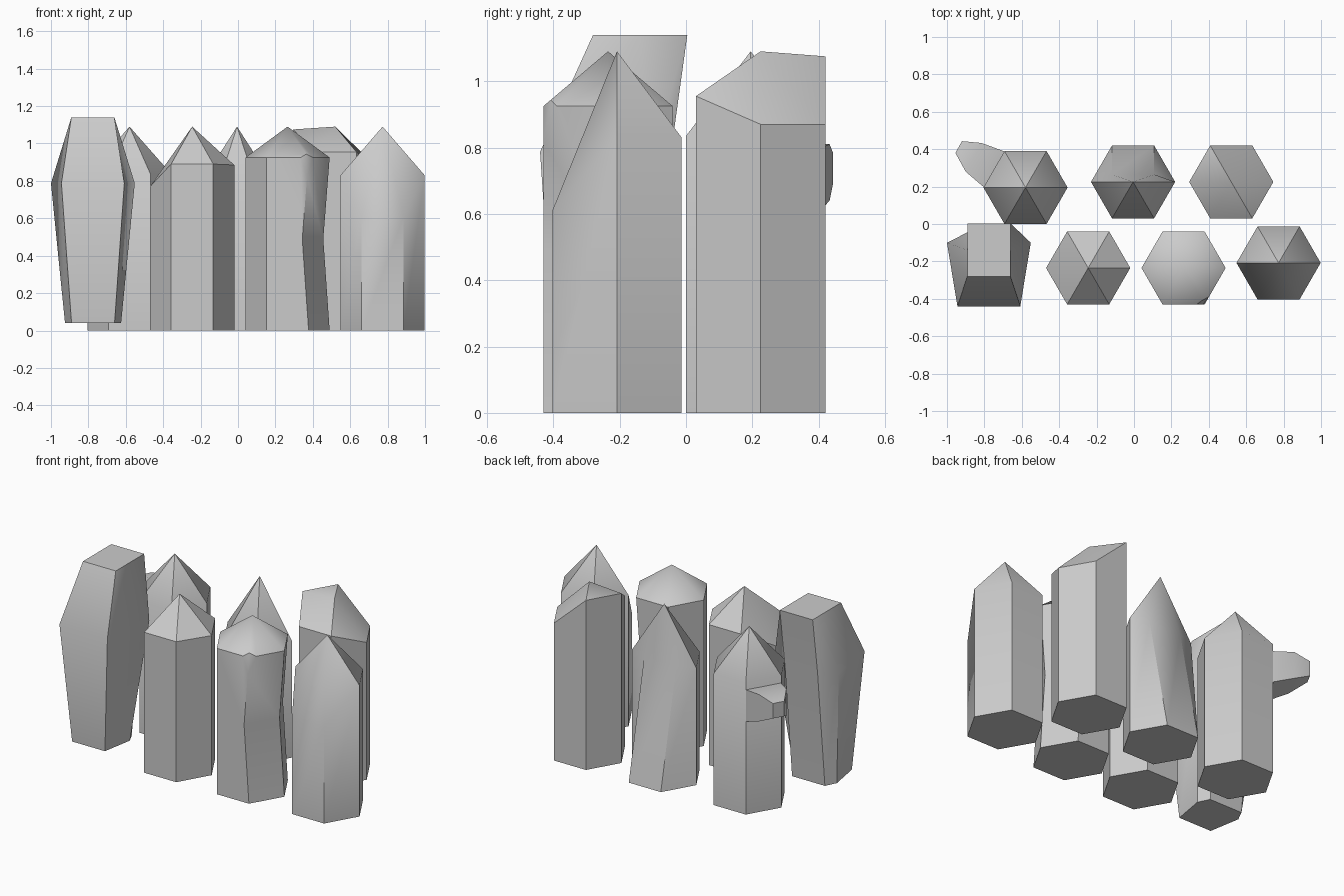
import bpy, bmesh
from math import cos, sin, pi, radians
from mathutils import Vector

if "Cube" in bpy.data.objects:
    bpy.data.objects.remove(bpy.data.objects["Cube"])

R = 0.225


def hexagon(cx, cy, z):
    """Six ring points: right, back right, back left, left, front left, front right."""
    zs = z if isinstance(z, (list, tuple)) else [z] * 6
    return [Vector((cx + R * cos(i * pi / 3), cy + R * sin(i * pi / 3), zs[i])) for i in range(6)]


def loft(name, rings, apex=None, cut=None):
    """Skin a stack of rings, close the bottom, and cap with a point or a flat face."""
    bm = bmesh.new()
    loops = [[bm.verts.new(p) for p in ring] for ring in rings]
    n = len(loops[0])
    for a, b in zip(loops, loops[1:]):
        for i in range(n):
            j = (i + 1) % n
            bm.faces.new((a[i], a[j], b[j], b[i]))
    bm.faces.new(loops[0][::-1])
    if apex:
        tip = bm.verts.new(apex)
        for i in range(n):
            bm.faces.new((loops[-1][i], loops[-1][(i + 1) % n], tip))
    else:
        bm.faces.new(loops[-1])
    if cut:
        # slice a corner off along a plane and close the hole
        p, q, r = (Vector(c) for c in cut)
        no = (q - p).cross(r - p).normalized()
        if no.z < 0:
            no = -no
        res = bmesh.ops.bisect_plane(bm, geom=bm.verts[:] + bm.edges[:] + bm.faces[:],
                                     plane_co=p, plane_no=no, clear_outer=True)
        edges = [e for e in res["geom_cut"] if isinstance(e, bmesh.types.BMEdge)]
        bmesh.ops.holes_fill(bm, edges=edges, sides=0)
    bmesh.ops.remove_doubles(bm, verts=bm.verts[:], dist=0.0005)
    bmesh.ops.recalc_face_normals(bm, faces=bm.faces[:])
    me = bpy.data.meshes.new(name)
    bm.to_mesh(me)
    bm.free()
    ob = bpy.data.objects.new(name, me)
    bpy.context.collection.objects.link(ob)
    bpy.ops.object.select_all(action='DESELECT')
    ob.select_set(True)
    bpy.context.view_layer.objects.active = ob
    bpy.ops.object.shade_smooth_by_angle(angle=radians(40))
    return ob


def crystal(name, cx, cy, shoulder):
    """Plain pointed hexagonal crystal; shoulder is one height or six."""
    return loft(name, [hexagon(cx, cy, 0), hexagon(cx, cy, shoulder)], (cx, cy, 1.09))


# plain and slanted pointed crystals
crystal("crystal_slanted_left", -0.245, -0.235, [0.885, 0.89, 0.89, 0.77, 0.89, 0.89])
crystal("crystal_low_front", 0.773, -0.208, [0.83, 0.83, 0.83, 0.83, 0.61, 0.61])
crystal("crystal_back_left", -0.58, 0.195, 0.835)
crystal("crystal_blunt_back", 0.52, 0.225, [0.87, 0.87, 1.075, 1.075, 0.955, 0.955])

# crystal with its back wall leaning forward
top = hexagon(-0.005, 0.225, 0.74)
top[1].y = top[2].y = 0.265
loft("crystal_leaning_back", [hexagon(-0.005, 0.225, 0), top], (-0.005, 0.225, 1.09))

# crystal with a pinched right side and one chipped shoulder corner
mid = hexagon(0.265, -0.235, 0.49)
for i in (0, 1, 5):
    mid[i].x -= 0.034
loft("crystal_chipped", [hexagon(0.265, -0.235, 0), mid, hexagon(0.265, -0.235, 0.925)],
     (0.265, -0.235, 1.09),
     cut=((0.335, -0.43, 0.925), (0.40, -0.39, 0.925), (0.372, -0.43, 0.81)))


# flared crystal with a flat top: mirrored half profile per ring
def flared_ring(cx, side, back, front):
    (sx, sy, sz), (bx, by, bz), (fx, fy, fz) = side, back, front
    return [(cx + sx, sy, sz), (cx + bx, by, bz), (cx - bx, by, bz),
            (cx - sx, sy, sz), (cx - fx, fy, fz), (cx + fx, fy, fz)]


base = flared_ring(-0.775, (0.15, -0.19, 0.04), (0.115, -0.12, 0.04), (0.115, -0.39, 0.04))
rim = flared_ring(-0.776, (0.224, -0.10, 0.787), (0.115, -0.045, 0.787), (0.168, -0.44, 0.787))
crown = flared_ring(-0.776, (0.115, -0.14, 1.14), (0.115, 0.004, 1.14), (0.115, -0.28, 1.14))
loft("crystal_flared", [base, rim, crown])


# small side shoot growing from the back left crystal
def shoot_ring(a, b, z0, z1):
    return [(*a, z0), (*b, z0), (*b, z1), (*a, z1)]


loft("side_shoot", [
    shoot_ring((-0.803, 0.197), (-0.692, 0.388), 0.59, 0.79),
    shoot_ring((-0.90, 0.28), (-0.815, 0.433), 0.64, 0.81),
    shoot_ring((-0.955, 0.38), (-0.92, 0.443), 0.69, 0.785)])
